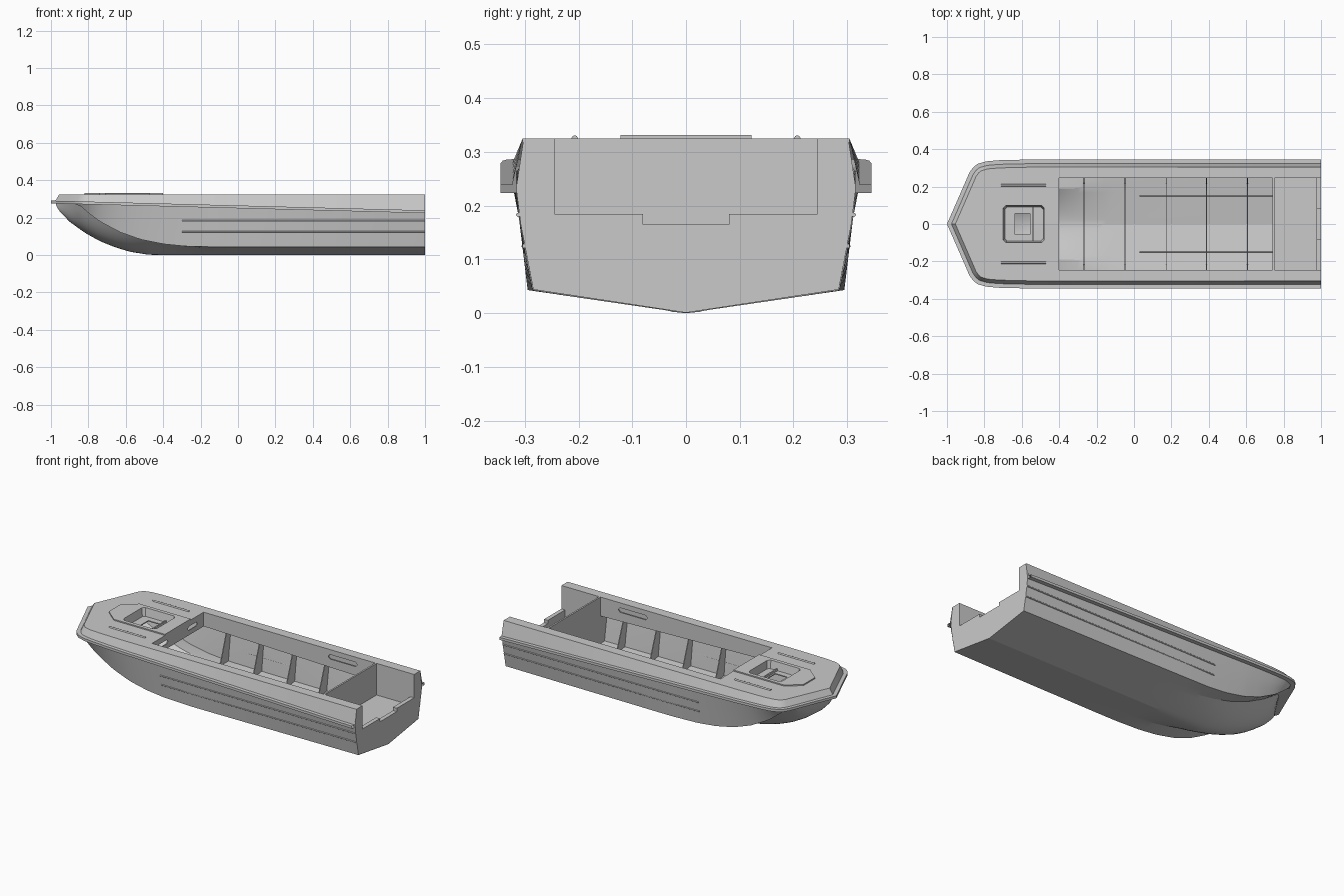
import bpy, bmesh
from mathutils import Vector

if "Cube" in bpy.data.objects:
    bpy.data.objects.remove(bpy.data.objects["Cube"])

grey = bpy.data.materials.new("hull_grey")
grey.use_nodes = True
grey.diffuse_color = (0.59, 0.59, 0.59, 1)
grey.node_tree.nodes["Principled BSDF"].inputs["Base Color"].default_value = (0.59, 0.59, 0.59, 1)

DECK = 0.325     # deck height
COCKPIT = 0.245  # half width of the cockpit opening


def lerp(table, x):
    for (x0, v0), (x1, v1) in zip(table, table[1:]):
        if x <= x1:
            return v0 + (v1 - v0) * max(0, (x - x0) / (x1 - x0))
    return table[-1][1]


def finish(name, bm, smooth=False):
    mesh = bpy.data.meshes.new(name)
    bm.to_mesh(mesh)
    bm.free()
    mesh.materials.append(grey)
    obj = bpy.data.objects.new(name, mesh)
    bpy.context.collection.objects.link(obj)
    if smooth:
        bpy.ops.object.select_all(action='DESELECT')
        obj.select_set(True)
        bpy.context.view_layer.objects.active = obj
        bpy.ops.object.shade_smooth_by_angle(angle=smooth)
    return obj


def loft(name, rows, smooth=False, closed=False):
    bm = bmesh.new()
    grid = [[bm.verts.new(p) for p in row] for row in rows]
    for a, b in zip(grid, grid[1:]):
        n = len(a)
        for i in range(n if closed else n - 1):
            j = (i + 1) % n
            bm.faces.new((a[i], a[j], b[j], b[i]))
    bmesh.ops.remove_doubles(bm, verts=bm.verts, dist=0.0005)
    bmesh.ops.recalc_face_normals(bm, faces=bm.faces)
    return finish(name, bm, smooth)


def panel(name, loops, thick):
    """Flat plate with optional holes, extruded by the vector thick."""
    bm = bmesh.new()
    edges = []
    for loop in loops:
        vs = [bm.verts.new(p) for p in loop]
        edges += [bm.edges.new((vs[i - 1], vs[i])) for i in range(len(vs))]
    bmesh.ops.triangle_fill(bm, use_beauty=True, use_dissolve=False, edges=edges,
                            normal=Vector(thick).normalized())
    new = bmesh.ops.extrude_face_region(bm, geom=bm.faces[:])["geom"]
    bmesh.ops.translate(bm, vec=thick, verts=[v for v in new if isinstance(v, bmesh.types.BMVert)])
    bmesh.ops.recalc_face_normals(bm, faces=bm.faces)
    return finish(name, bm)


def rod(name, a, b, r):
    a, b = Vector(a), Vector(b)
    bm = bmesh.new()
    bmesh.ops.create_cone(bm, cap_ends=True, segments=10, radius1=r, radius2=r, depth=(b - a).length)
    turn = (b - a).to_track_quat('Z', 'Y').to_matrix()
    bmesh.ops.rotate(bm, matrix=turn, verts=bm.verts)
    bmesh.ops.translate(bm, vec=(a + b) / 2, verts=bm.verts)
    return finish(name, bm, 0.7)


def rect(u0, u1, v0, v1, c=0):
    """Rectangle with corners cut by c."""
    if not c:
        return [(u0, v0), (u1, v0), (u1, v1), (u0, v1)]
    return [(u0 + c, v0), (u1 - c, v0), (u1, v0 + c), (u1, v1 - c),
            (u1 - c, v1), (u0 + c, v1), (u0, v1 - c), (u0, v0 + c)]


def flat(pts, z):
    return [(x, y, z) for x, y in pts]


def mirrored(half):
    """Close a (y, z) half profile that starts on the centre line."""
    return half + [(-y, z) for y, z in reversed(half) if y > 0]


# Plan outline of the rubbing rail, from the bow to the stern
half_plan = [(-1, 0), (-0.94, 0.137), (-0.88, 0.275), (-0.86, 0.303), (-0.835, 0.322), (-0.79, 0.335),
             (-0.72, 0.341), (-0.55, 0.345), (-0.2, 0.345), (0.2, 0.345), (0.6, 0.345), (1, 0.345)]
plan = [(x, -y) for x, y in reversed(half_plan[1:])] + half_plan


def inset(d):
    out = []
    for i, (x, y) in enumerate(plan):
        p = Vector((x, y))
        if i in (0, len(plan) - 1):
            out.append((x, y - d if y > 0 else y + d))
            continue
        a = (p - Vector(plan[i - 1])).normalized()
        b = (Vector(plan[i + 1]) - p).normalized()
        n = Vector((a.y + b.y, -a.x - b.x)).normalized()
        n /= max(0.4, n.dot(Vector((a.y, -a.x))))
        out.append((x + n.x * d, y + n.y * d))
    return out


def sheer(x):
    return 0.265 - 0.026 * x


# Hull sections: a rounded centre lobe, a valley, then side sponsons
beam_line = inset(0.025)[len(half_plan) - 1:]
chine_line = [(-1, 0.31), (-0.86, 0.278), (-0.8, 0.225), (-0.74, 0.18), (-0.63, 0.122),
              (-0.52, 0.083), (-0.4, 0.059), (-0.28, 0.047), (-0.1, 0.043), (1, 0.043)]
keel_line = [(-0.978, 0.28), (-0.96, 0.24), (-0.9, 0.178), (-0.82, 0.12), (-0.74, 0.075),
             (-0.66, 0.043), (-0.58, 0.018), (-0.48, 0.002), (-0.4, 0), (1, 0)]
VALLEY, CHINE = 8, 10  # point numbers in a section


def section(x):
    """Half section (y, z) from the keel out to the chine and up to the rail."""
    top_y, top_z = lerp(beam_line, x), sheer(x) - 0.015
    chine_z = min(top_z, lerp(chine_line, x))
    chine_y = min(lerp([(-0.86, 0.275), (-0.5, 0.288), (-0.1, 0.295), (1, 0.285)], x), top_y)
    keel = min(lerp(keel_line, x), chine_z)
    bow = lerp([(-0.8, 1), (-0.1, 0)], x)
    valley_y = 0.66 * chine_y
    straight = keel + (chine_z - keel) * 0.66
    valley_z = straight + (chine_z + 0.2 * (top_z - chine_z) - straight) * bow
    pts = [(valley_y * t / VALLEY, keel + (valley_z - keel) * (t / VALLEY) ** (1 + 1.3 * bow))
           for t in range(VALLEY)]
    for s in (0, 0.5):
        pts.append((valley_y + (chine_y - valley_y) * s, valley_z + (chine_z - valley_z) * s))
    return pts + [(chine_y + (top_y - chine_y) * s / 3, chine_z + (top_z - chine_z) * s / 3) for s in range(4)]


stations = [beam_line[0][0], -0.965, -0.95] + [-0.93 + 0.03 * i for i in range(28)] + [0, 0.2, 0.4, 0.6, 0.8, 1]
rows = []
for x in stations:
    s = section(x)
    rows.append([(x, -y, z) for y, z in reversed(s[1:])] + [(x, y, z) for y, z in s])
hull = loft("hull", rows, 0.27)
low = min(hull.data.polygons, key=lambda f: f.center.z)
if low.normal.z > 0:
    hull.data.flip_normals()
shell = hull.modifiers.new("shell", 'SOLIDIFY')
shell.thickness, shell.offset, shell.use_rim = 0.006, -1, False

# Gunwale: sloping bulwark above a projecting rubbing rail
rings = [(0.041, None), (0.022, 0), (0, 0), (0, -0.015), (0.03, -0.015)]
loft("gunwale", [[(x, y, DECK if dz is None else sheer(x) + dz) for x, y in inset(d)] for d, dz in rings], 0.45)

# Deck with the cockpit and hatch openings
hatch = rect(-0.7, -0.48, -0.1, 0.1, 0.015)
deck_edge = inset(0.041) + [(1, COCKPIT), (-0.4, COCKPIT), (-0.4, -COCKPIT), (1, -COCKPIT)]
panel("deck", [flat(deck_edge, DECK), flat(hatch, DECK)], (0, 0, -0.006))

# Raised hatch surround, tapered toward the bow, and recessed tray
pad = [(-0.4, -0.122), (-0.4, 0.122), (-0.74, 0.122), (-0.82, 0.055), (-0.82, -0.055), (-0.74, -0.122)]
panel("hatch_surround", [flat(pad, 0.332), flat(hatch, 0.332)], (0, 0, -0.008))
tray = rect(-0.69, -0.485, -0.09, 0.09, 0.012)
loft("hatch_tray_walls", [flat(hatch, 0.332), flat(tray, 0.285)], closed=True)
panel("hatch_tray", [flat(tray, 0.285), flat(rect(-0.635, -0.555, -0.055, 0.055), 0.285)], (0, 0, -0.006))
panel("hatch_lip", [flat(rect(-0.546, -0.538, -0.09, 0.09), 0.285)], (0, 0, 0.012))

# Cockpit coaming with stowage slots
slot = rect(0.43, 0.62, 0.268, 0.295, 0.01)
for side, label in ((1, "left"), (-1, "right")):
    y = side * COCKPIT
    band = [(-0.4, DECK), (0.745, DECK), (0.745, sheer(0.74) - 0.035), (-0.4, sheer(-0.4) - 0.035)]
    panel(label + "_coaming", [[(u, y, v) for u, v in loop] for loop in (band, slot)], (0, side * 0.006, 0))
    back = rect(0.42, 0.63, 0.258, 0.305)
    panel(label + "_slot_back", [[(u, y + side * 0.015, v) for u, v in back]], (0, side * 0.004, 0))
    wall = rect(0.745, 0.99, 0.13, DECK)
    panel(label + "_well_wall", [[(u, y, v) for u, v in wall]], (0, side * 0.006, 0))
front = [rect(-COCKPIT, COCKPIT, 0.24, DECK)] + [rect(c - 0.045, c + 0.045, 0.268, 0.292, 0.01) for c in (-0.14, 0.14)]
panel("front_coaming", [[(-0.4, u, v) for u, v in loop] for loop in front], (-0.006, 0, 0))

# Bulkhead, motor well and notched transom
bulkhead = mirrored([(y * 0.985, z + 0.003) for y, z in section(0.74)] + [(COCKPIT, 0.235), (COCKPIT, DECK)])
panel("bulkhead", [[(0.74, y, z) for y, z in bulkhead]], (0.01, 0, 0))
panel("well_floor", [flat(rect(0.745, 0.98, -COCKPIT, COCKPIT), 0.135)], (0, 0, -0.008))
skin = [(y * 0.997, z + 0.001) for y, z in section(1)[:-1]]
transom = mirrored(skin + [(0.315, 0.224), (0.315, 0.24), (0.302, DECK), (COCKPIT, DECK), (COCKPIT, 0.185),
                           (0.08, 0.185), (0.08, 0.165)])
panel("transom", [[(0.975, y, z) for y, z in transom]], (0.025, 0, 0))

# Frames across the hull, with brackets that taper up to the coaming
for i, x in enumerate((-0.27, -0.05, 0.17, 0.385, 0.605)):
    s = section(x)
    top = sheer(x) - 0.03
    outer = [(y * 0.99, z + 0.003) for y, z in s[:CHINE + 1]] + [(s[-1][0] - 0.006, top)]
    inner = [(0.275, top), (0.215, s[CHINE][1] + 0.02), (0.18, s[VALLEY][1] + 0.02)]
    half = outer + inner
    loop = half + [(0, s[0][1] + 0.022)] + [(-y, z) for y, z in reversed(half[1:])]
    panel("frame_%d" % (i + 1), [[(x, y, z) for y, z in loop]], (0.005, 0, 0))

for side, label in ((1, "left"), (-1, "right")):
    rod(label + "_stringer", (0.03, side * 0.148, 0.028), (0.74, side * 0.148, 0.032), 0.004)
    rod(label + "_handrail", (-0.71, side * 0.207, DECK), (-0.47, side * 0.207, DECK), 0.006)
    rod(label + "_drain_plug", (0.99, side * 0.187, 0.1), (1, side * 0.187, 0.1), 0.007)
    # Spray strakes along the hull side
    for z, name in ((0.183, "_upper_strake"), (0.125, "_lower_strake")):
        ends = []
        for x in (-0.3, 1):
            (y0, z0), (y1, z1) = section(x)[CHINE], section(x)[-1]
            ends.append((x, side * (y0 + (y1 - y0) * (z - z0) / (z1 - z0)), z))
        rod(label + name, ends[0], ends[1], 0.004)
